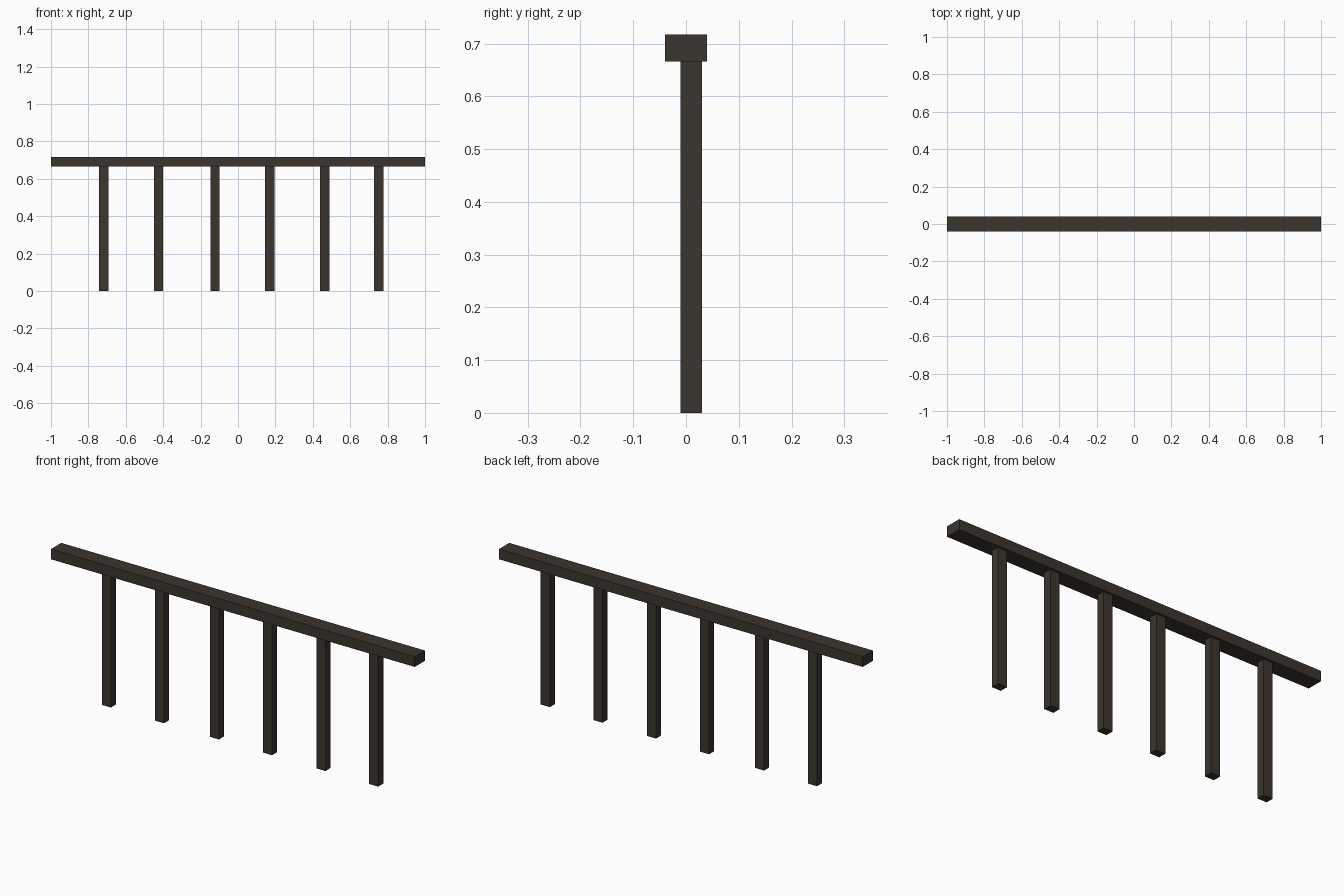
import bpy

if "Cube" in bpy.data.objects:
    bpy.data.objects.remove(bpy.data.objects["Cube"])

# One dark brown wood colour
wood = bpy.data.materials.new("dark_brown_wood")
wood.diffuse_color = (0.045, 0.035, 0.026, 1.0)
wood.use_nodes = True
wood.node_tree.nodes["Principled BSDF"].inputs["Base Color"].default_value = wood.diffuse_color


def box(name, x, y, z):
    """Box spanning the given (min, max) ranges."""
    spans = (x, y, z)
    bpy.ops.mesh.primitive_cube_add(size=1, location=[(a + b) / 2 for a, b in spans])
    ob = bpy.context.object
    ob.name = name
    ob.scale = [b - a for a, b in spans]
    bpy.ops.object.transform_apply(location=False, rotation=False, scale=True)
    ob.data.materials.append(wood)
    return ob


RAIL_BOTTOM, RAIL_TOP = 0.666, 0.717

# Top handrail
box("handrail", (-1, 1), (-0.04, 0.04), (RAIL_BOTTOM, RAIL_TOP))

# Slightly unevenly spaced posts, set a little behind the rail's centre line
for i, x in enumerate((-0.717, -0.425, -0.123, 0.169, 0.463, 0.753), 1):
    box(f"post_{i}", (x - 0.025, x + 0.025), (-0.01, 0.03), (0, RAIL_BOTTOM))
